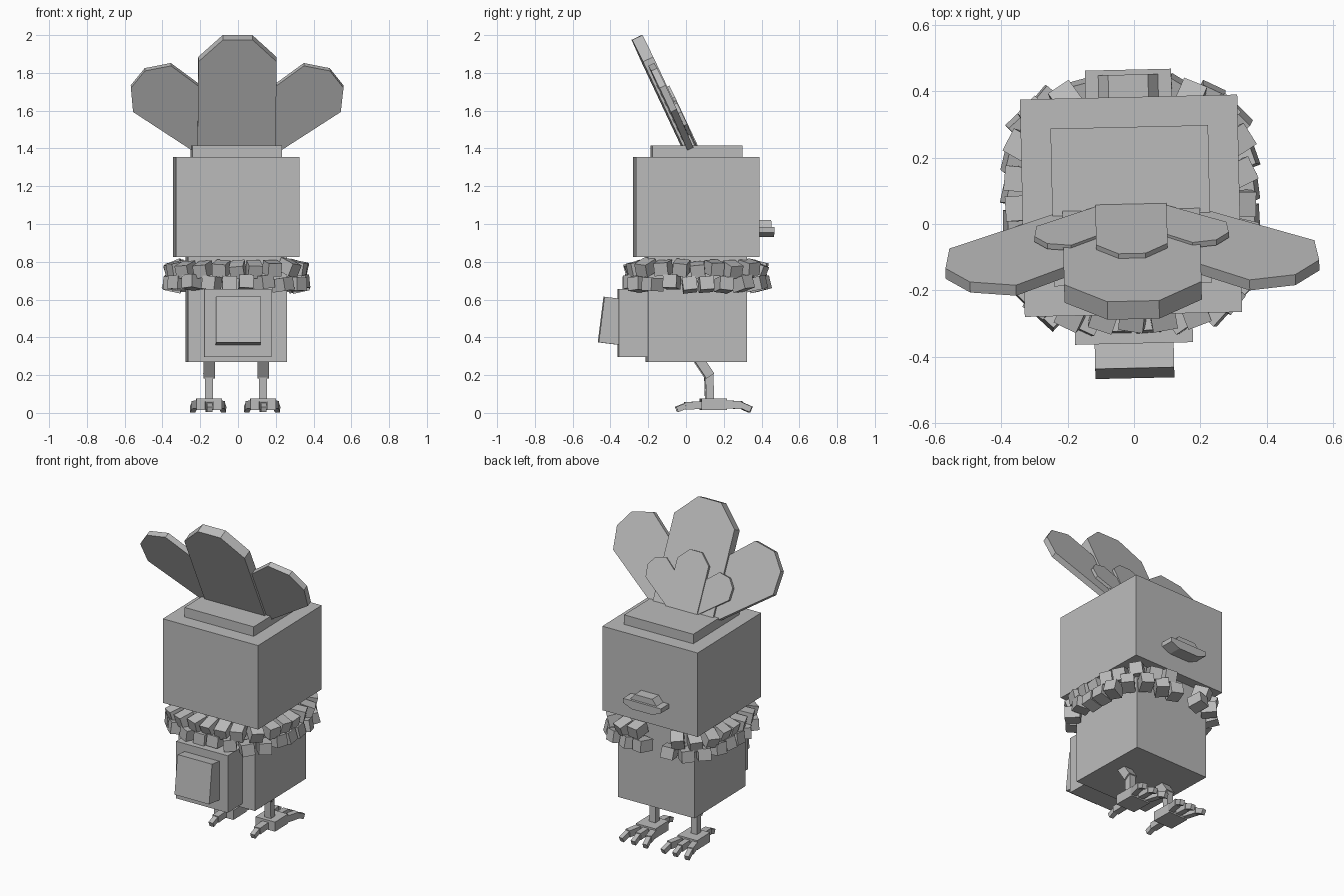
import bpy, bmesh, math, random
from mathutils import Matrix, Vector, Euler

random.seed(4)
if "Cube" in bpy.data.objects:
    bpy.data.objects.remove(bpy.data.objects["Cube"], do_unlink=True)

GREY = (0.5, 0.5, 0.5, 1)
grey = bpy.data.materials.new("plain grey")
grey.use_nodes = True
grey.diffuse_color = GREY
grey.node_tree.nodes["Principled BSDF"].inputs["Base Color"].default_value = GREY

# Whole model is turned very slightly about its own axis
BASE = Matrix.Translation((-0.009, 0.055, 0)) @ Matrix.Rotation(math.radians(1.3), 4, "Z")


def finish(name, bm):
    bmesh.ops.recalc_face_normals(bm, faces=bm.faces)
    bm.transform(BASE)
    mesh = bpy.data.meshes.new(name)
    bm.to_mesh(mesh)
    bm.free()
    mesh.materials.append(grey)
    obj = bpy.data.objects.new(name, mesh)
    bpy.context.collection.objects.link(obj)
    return obj


def add_box(bm, centre, size, rot=None):
    m = Matrix.Translation(centre) @ (rot or Matrix()) @ Matrix.Diagonal((*size, 1))
    bmesh.ops.create_cube(bm, size=1, matrix=m)


def box(name, centre, size, rot=None):
    bm = bmesh.new()
    add_box(bm, centre, size, rot)
    return finish(name, bm)


def add_limb(bm, start, end, width, height):
    """Box running from start to end."""
    a, b = Vector(start), Vector(end)
    rot = (b - a).to_track_quat("Y", "Z").to_matrix().to_4x4()
    add_box(bm, (a + b) / 2, (width, (b - a).length, height), rot)


def plate(name, points, thickness, matrix):
    """Outline in local x/z, thickened along local y."""
    bm = bmesh.new()
    face = bm.faces.new([bm.verts.new((x, -thickness / 2, z)) for x, z in points])
    new = bmesh.ops.extrude_face_region(bm, geom=[face])["geom"]
    verts = [v for v in new if isinstance(v, bmesh.types.BMVert)]
    bmesh.ops.translate(bm, verts=verts, vec=(0, thickness, 0))
    bm.transform(matrix)
    return finish(name, bm)


def mirrored(half):
    return half + [(-x, z) for x, z in reversed(half)]


# Head, crown plate and body
box("head", (0, 0, 1.09), (0.655, 0.655, 0.53))
box("crown_plate", (0, 0, 1.385), (0.475, 0.475, 0.06))
box("body", (0, 0, 0.547), (0.525, 0.525, 0.555))

# Pack with a tilted pocket
box("pack", (0, -0.33, 0.475), (0.355, 0.17, 0.36))
box("pack_pocket", (0, -0.43, 0.485), (0.238, 0.15, 0.243),
    Matrix.Rotation(math.radians(-7.2), 4, "X"))

# Bill on the far face
lower = mirrored([(0.07, 0.93), (0.13, 0.955), (0.13, 0.983)])
upper = mirrored([(0.09, 0.983), (0.06, 1.02)])
plate("lower_bill", lower, 0.1, Matrix.Translation((0, 0.36, 0)))
plate("upper_bill", upper, 0.09, Matrix.Translation((0, 0.35, 0)))

# Feather fans: a large one and a half-size one resting on it
CENTRE = mirrored([(0.207, -0.04), (0.207, 0.505), (0.078, 0.633)])
SIDE = [(0.215, -0.035), (0.55, 0.205), (0.563, 0.345), (0.49, 0.445),
        (0.352, 0.475), (0.21, 0.36), (0.03, 0.2), (0.03, -0.02)]


def fan(prefix, scale, offset):
    m = (Matrix.Translation((0, -0.045, 1.415)) @ Matrix.Rotation(math.radians(25.2), 4, "X")
         @ Matrix.Translation((0, offset, 0)) @ Matrix.Scale(scale, 4))
    plate(prefix + "_centre_feather", CENTRE, 0.06, m)
    for side, s in (("left", 1), ("right", -1)):
        plate(f"{prefix}_{side}_feather", [(s * x, z) for x, z in SIDE], 0.035, m)


fan("large", 1, 0)
fan("small", 0.52, 0.03)


# Ruff: two rows of tumbled blocks on a rounded square, open at the bill side
def ruff(name, radius, z, tilt, phase):
    bm = bmesh.new()
    count = 24
    for i in range(count):
        a = math.tau * (i + phase) / count
        c, s = math.cos(a), math.sin(a)
        if s > 0.96 and abs(c + 0.13) < 0.14:
            continue
        r = radius / (c ** 4 + s ** 4) ** 0.25
        rot = Euler((tilt + random.uniform(-0.12, 0.12), random.uniform(-0.12, 0.12),
                     a + math.pi / 2 + random.uniform(-0.2, 0.2))).to_matrix().to_4x4()
        add_box(bm, (r * c, r * s, z + random.uniform(-0.008, 0.008)),
                (0.075, 0.09, 0.07), rot)
    finish(name, bm)


ruff("upper_ruff", 0.325, 0.763, 0.3, 0)
ruff("lower_ruff", 0.335, 0.686, -0.15, 0.5)

# Legs and clawed feet
for side, s in (("left", 1), ("right", -1)):
    x = s * 0.143
    bm = bmesh.new()
    add_limb(bm, (x, 0, 0.3), (x, 0.07, 0.195), 0.06, 0.05)
    add_limb(bm, (x, 0.065, 0.21), (x, 0.07, 0.06), 0.042, 0.042)
    finish(side + "_leg", bm)

    bm = bmesh.new()
    add_box(bm, (x, 0.09, 0.045), (0.135, 0.135, 0.06))
    for t in (-1, 0, 1):
        add_limb(bm, (x + t * 0.045, 0.13, 0.045), (x + t * 0.072, 0.235, 0.042), 0.036, 0.042)
        add_limb(bm, (x + t * 0.071, 0.225, 0.045), (x + t * 0.082, 0.285, 0.018), 0.028, 0.032)
    add_limb(bm, (x, 0.04, 0.042), (x, -0.06, 0.037), 0.042, 0.04)
    add_limb(bm, (x, -0.05, 0.04), (x, -0.105, 0.018), 0.03, 0.03)
    finish(side + "_foot", bm)
